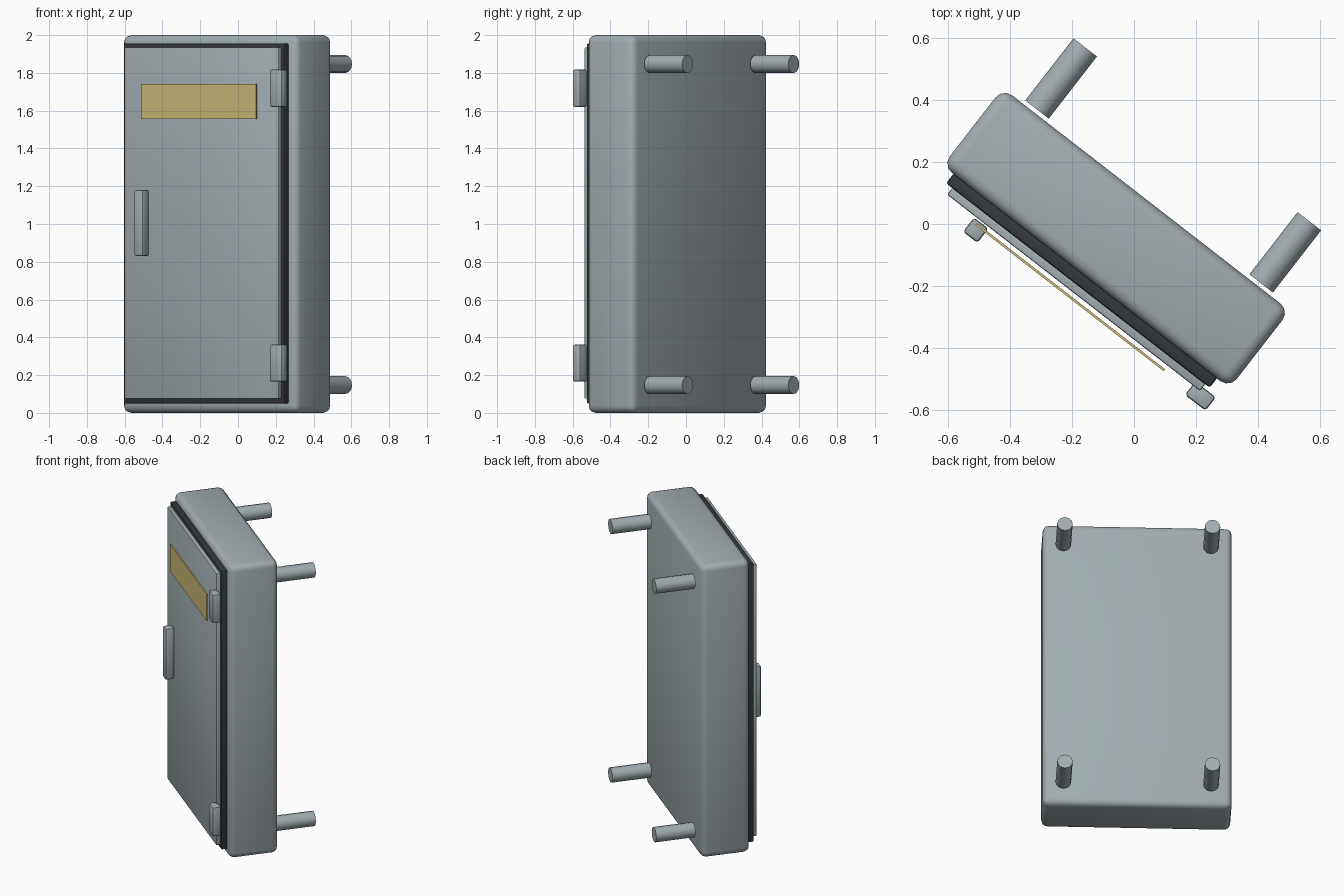
import bpy, bmesh, math
from mathutils import Matrix, Vector

if "Cube" in bpy.data.objects:
    bpy.data.objects.remove(bpy.data.objects["Cube"])

# The whole cabinet is turned about the vertical axis
TURN = Matrix.Rotation(math.radians(-37.8), 4, 'Z')


def material(name, rgb):
    m = bpy.data.materials.new(name)
    m.diffuse_color = (*rgb, 1)
    m.use_nodes = True
    m.node_tree.nodes["Principled BSDF"].inputs["Base Color"].default_value = m.diffuse_color
    return m


grey = material("painted grey metal", (0.36, 0.42, 0.44))
dark = material("dark rubber", (0.035, 0.041, 0.047))
yellow = material("label yellow", (0.62, 0.50, 0.185))


def finish(name, bm, mat):
    mesh = bpy.data.meshes.new(name)
    bm.to_mesh(mesh)
    bm.free()
    mesh.materials.append(mat)
    ob = bpy.data.objects.new(name, mesh)
    ob.matrix_world = TURN @ Matrix.Translation(ob.location)
    bpy.context.collection.objects.link(ob)
    bpy.ops.object.select_all(action='DESELECT')
    ob.select_set(True)
    bpy.context.view_layer.objects.active = ob
    bpy.ops.object.shade_smooth_by_angle(angle=math.radians(35))
    return ob


def box(name, x, y, z, mat, bevel=0.0, segments=2):
    """Box between ranges x, y, z in the cabinet's own axes."""
    bm = bmesh.new()
    bmesh.ops.create_cube(bm, size=1)
    for v in bm.verts:
        v.co = Vector([(a + b) / 2 + c * (b - a)
                       for (a, b), c in zip((x, y, z), v.co)])
    if bevel:
        bmesh.ops.bevel(bm, geom=bm.edges[:], offset=bevel, segments=segments,
                        profile=0.5, affect='EDGES')
    return finish(name, bm, mat)


def post(name, x, z):
    """Round wall post standing out from the back."""
    bm = bmesh.new()
    place = Matrix.Translation((x, 0.227, z)) @ Matrix.Rotation(math.pi / 2, 4, 'X')
    bmesh.ops.create_cone(bm, cap_ends=True, segments=12, radius1=0.048,
                          radius2=0.048, depth=0.254, matrix=place)
    return finish(name, bm, grey)


# Body, seal and door stacked from back to front
box("cabinet_body", (-0.604, 0.569), (-0.23, 0.087), (0, 2), grey, 0.038, 3)
box("door_seal", (-0.56, 0.517), (-0.268, -0.225), (0.05, 1.955), dark, 0.008)
box("door", (-0.535, 0.499), (-0.295, -0.265), (0.075, 1.935), grey, 0.006)

# Door fittings
box("label_plate", (-0.403, 0.367), (-0.317, -0.309), (1.555, 1.74), yellow)
box("handle", (-0.421, -0.362), (-0.358, -0.300), (0.83, 1.18), grey, 0.01)
for side, z in (("lower", 0.165), ("upper", 1.62)):
    box(side + "_hinge", (0.468, 0.552), (-0.335, -0.28), (z, z + 0.197), grey, 0.01)

# Four wall posts
for level, z in (("lower", 0.147), ("upper", 1.847)):
    for side, x in (("left", -0.474), ("right", 0.442)):
        post(f"{level}_{side}_post", x, z)
